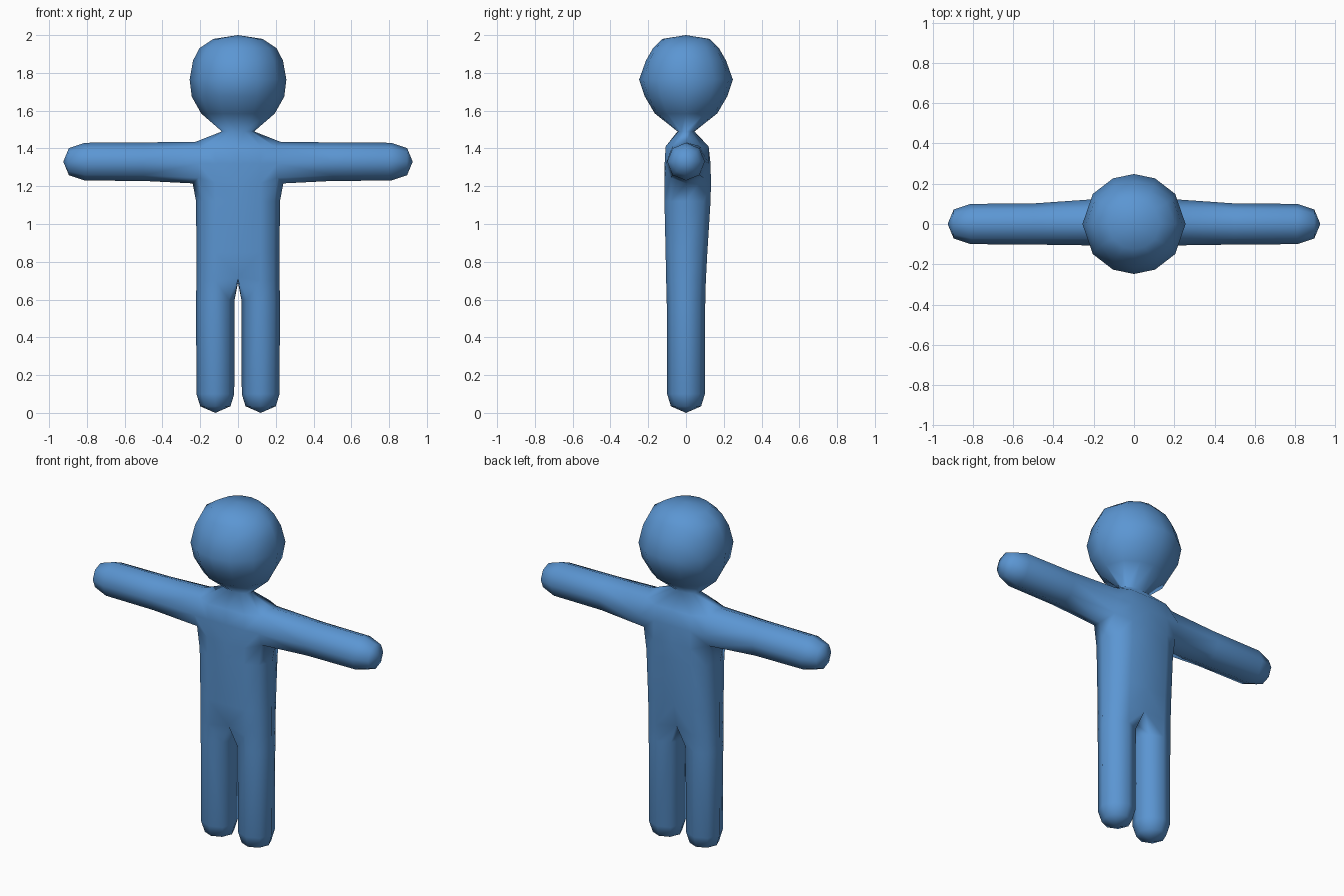
import bpy, bmesh
from math import sin, cos, radians
from mathutils import Matrix

cube = bpy.data.objects.get("Cube")
if cube:
    bpy.data.objects.remove(cube, do_unlink=True)

blue = bpy.data.materials.new("soft blue")
blue.use_nodes = True
colour = (0.105, 0.305, 0.65, 1)
blue.diffuse_color = colour
blue.node_tree.nodes["Principled BSDF"].inputs["Base Color"].default_value = colour

bm = bmesh.new()


def loft(rings, closed=True, skip=lambda row, col: False):
    """Join neighbouring rings of points with quads."""
    rows = [[bm.verts.new(p) for p in ring] for ring in rings]
    for r in range(len(rows) - 1):
        a, b = rows[r], rows[r + 1]
        n = len(a)
        for c in range(n if closed else n - 1):
            if not skip(r, c):
                d = (c + 1) % n
                bm.faces.new((a[c], a[d], b[d], b[c]))


def torso_row(z, side_x, front, back, corner=0.72, side_z=0, corner_z=0):
    """Left half of a body section, from front centre round to back centre."""
    corner_x = side_x - 0.03
    return [(0, -front, z), (0.12, -front, z),
            (corner_x, -front * corner, z + corner_z), (side_x, 0, z + side_z),
            (corner_x, back * corner, z + corner_z), (0.12, back, z), (0, back, z)]


def head_row(z, rx, ry):
    angles = [radians(a) for a in (-90, -66, -37, 0, 37, 66, 90)]
    return [(rx * cos(a), ry * sin(a), z) for a in angles]


octagon = [(cos(radians(a)), sin(radians(a))) for a in range(-90, 270, 45)]

# Torso, with the crotch points lifted on the centre line
crotch = torso_row(0.70, 0.22, 0.105, 0.105)
crotch[0], crotch[-1] = (0, -0.09, 0.72), (0, 0.09, 0.72)
armpit = torso_row(1.215, 0.24, 0.115, 0.132, 0.7, 0, 0.03)
shoulder_mid = torso_row(1.32, 0.24, 0.113, 0.13, 0.94)
shoulder_top = torso_row(1.41, 0.225, 0.108, 0.12, 0.68, 0.025, 0)
torso = [crotch,
         torso_row(0.85, 0.22, 0.108, 0.113),
         torso_row(1.12, 0.222, 0.114, 0.13),
         armpit, shoulder_mid, shoulder_top]

# Neck and head continue the same columns
head = [head_row(*row) for row in (
    (1.49, 0.085, 0.045), (1.585, 0.195, 0.165), (1.675, 0.245, 0.218),
    (1.765, 0.256, 0.248), (1.865, 0.238, 0.212), (1.93, 0.205, 0.175),
    (1.98, 0.13, 0.125), (2.0, 0, 0))]
loft(torso + head, closed=False, skip=lambda r, c: r in (3, 4) and c in (2, 3))

# Arm grows out of the opening left in the torso side
arm = [[armpit[3], armpit[4], shoulder_mid[4], shoulder_top[4],
        shoulder_top[3], shoulder_top[2], shoulder_mid[2], armpit[2]]]
for x, radius in ((0.5, 0.102), (0.81, 0.1), (0.895, 0.072), (0.925, 0)):
    arm.append([(x, radius * u, 1.33 + radius * v) for u, v in octagon])
loft(arm)

# Leg meets the lower edge of the torso
leg = []
for z, radius in ((0, 0), (0.035, 0.08), (0.1, 0.1), (0.6, 0.102)):
    leg.append([(0.12 + radius * u, radius * v, z) for u, v in octagon])
leg.append(crotch[1:6] + [crotch[6], (0, 0, 0.69), crotch[0]])
loft(leg)

# Weld the half body, then mirror it across the centre
bmesh.ops.remove_doubles(bm, verts=bm.verts[:], dist=0.0005)
bmesh.ops.mirror(bm, geom=bm.verts[:] + bm.edges[:] + bm.faces[:],
                 matrix=Matrix.Identity(4), merge_dist=0.0005, axis='X')
bmesh.ops.remove_doubles(bm, verts=bm.verts[:], dist=0.0005)
bmesh.ops.recalc_face_normals(bm, faces=bm.faces[:])
for face in bm.faces:
    face.smooth = True

mesh = bpy.data.meshes.new("figure_body")
bm.to_mesh(mesh)
bm.free()
mesh.materials.append(blue)
body = bpy.data.objects.new("figure_body", mesh)
bpy.context.collection.objects.link(body)
